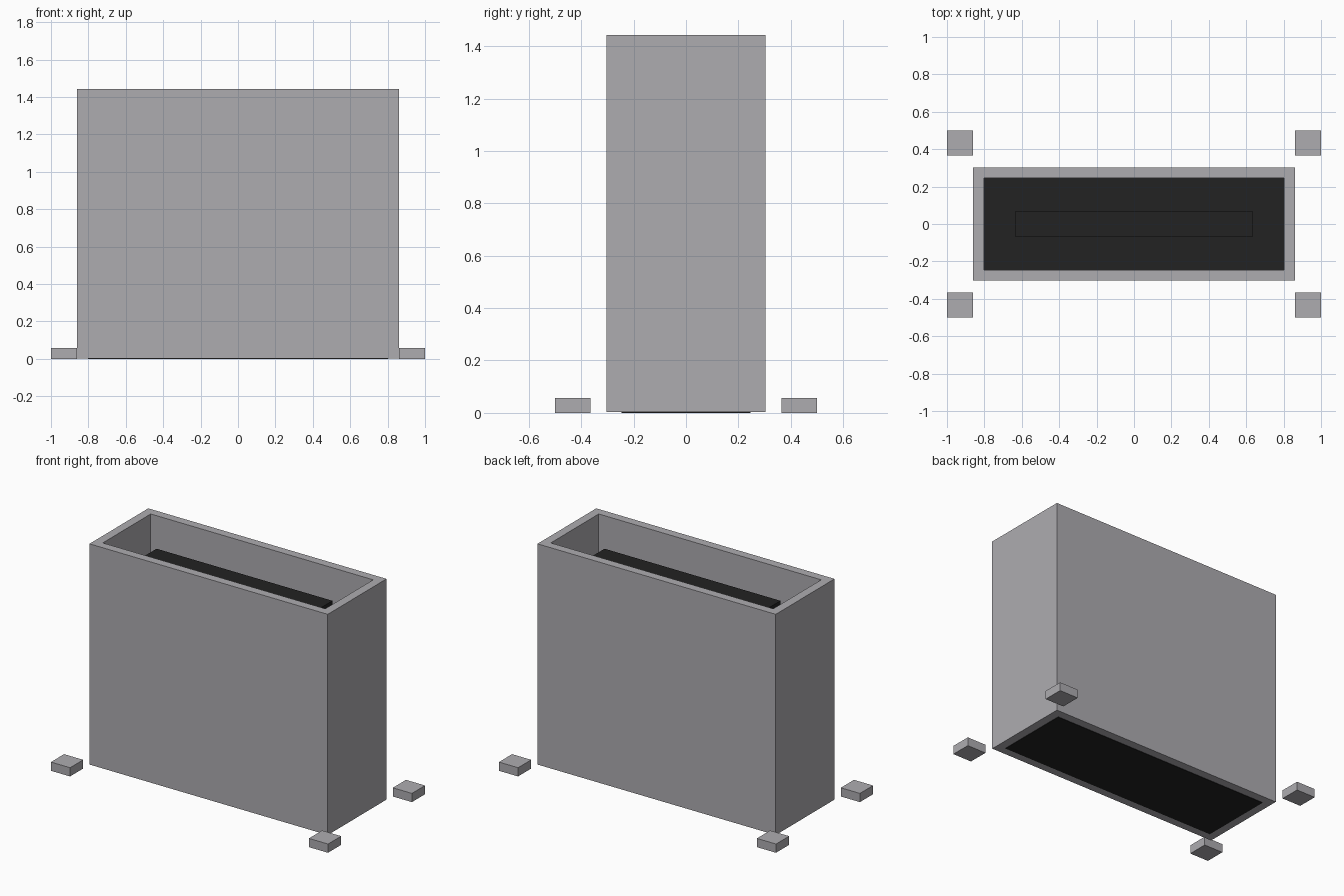
import bpy
import bmesh
from mathutils import Matrix, Vector

cube = bpy.data.objects.get("Cube")
if cube:
    bpy.data.objects.remove(cube, do_unlink=True)


def make_material(name, color):
    mat = bpy.data.materials.new(name)
    mat.use_nodes = True
    mat.diffuse_color = color
    mat.node_tree.nodes["Principled BSDF"].inputs["Base Color"].default_value = color
    return mat


GREY = make_material("light grey", (0.42, 0.413, 0.435, 1))
BLACK = make_material("charcoal black", (0.016, 0.016, 0.016, 1))


def finish(name, bm, mat):
    mesh = bpy.data.meshes.new(name)
    bmesh.ops.recalc_face_normals(bm, faces=bm.faces)
    bm.to_mesh(mesh)
    bm.free()
    mesh.materials.append(mat)
    obj = bpy.data.objects.new(name, mesh)
    bpy.context.collection.objects.link(obj)
    return obj


def box(name, low, high, mat):
    low, high = Vector(low), Vector(high)
    bm = bmesh.new()
    matrix = Matrix.Translation((low + high) / 2) @ Matrix.Diagonal((*(high - low), 1))
    bmesh.ops.create_cube(bm, size=1, matrix=matrix)
    return finish(name, bm, mat)


def rectangular_tube(name, outer, inner, z0, z1, mat):
    # Four mitred walls joined into one closed ring
    bm = bmesh.new()
    corners = [(-1, -1), (1, -1), (1, 1), (-1, 1)]
    rings = [[bm.verts.new((sx * x, sy * y, z)) for sx, sy in corners]
             for (x, y), z in ((outer, z0), (outer, z1), (inner, z1), (inner, z0))]
    for a, b in zip(rings, rings[1:] + rings[:1]):
        for i in range(4):
            j = (i + 1) % 4
            bm.faces.new((a[i], a[j], b[j], b[i]))
    return finish(name, bm, mat)


# Open-topped casing
rectangular_tube("casing_walls", (0.86, 0.303), (0.803, 0.247), 0.003, 1.443, GREY)

# Dark floor and the tall slim core standing on it
box("floor_panel", (-0.803, -0.247, 0), (0.803, 0.247, 0.02), BLACK)
box("inner_core", (-0.635, -0.067, 0.02), (0.635, 0.067, 1.33), BLACK)

# Four separate corner pads
for sx, side in ((-1, "right"), (1, "left")):
    for sy, end in ((-1, "front"), (1, "back")):
        xs = sorted((sx * 0.862, sx * 1.0))
        ys = sorted((sy * 0.365, sy * 0.5))
        box(f"{end}_{side}_pad", (xs[0], ys[0], 0), (xs[1], ys[1], 0.057), GREY)
